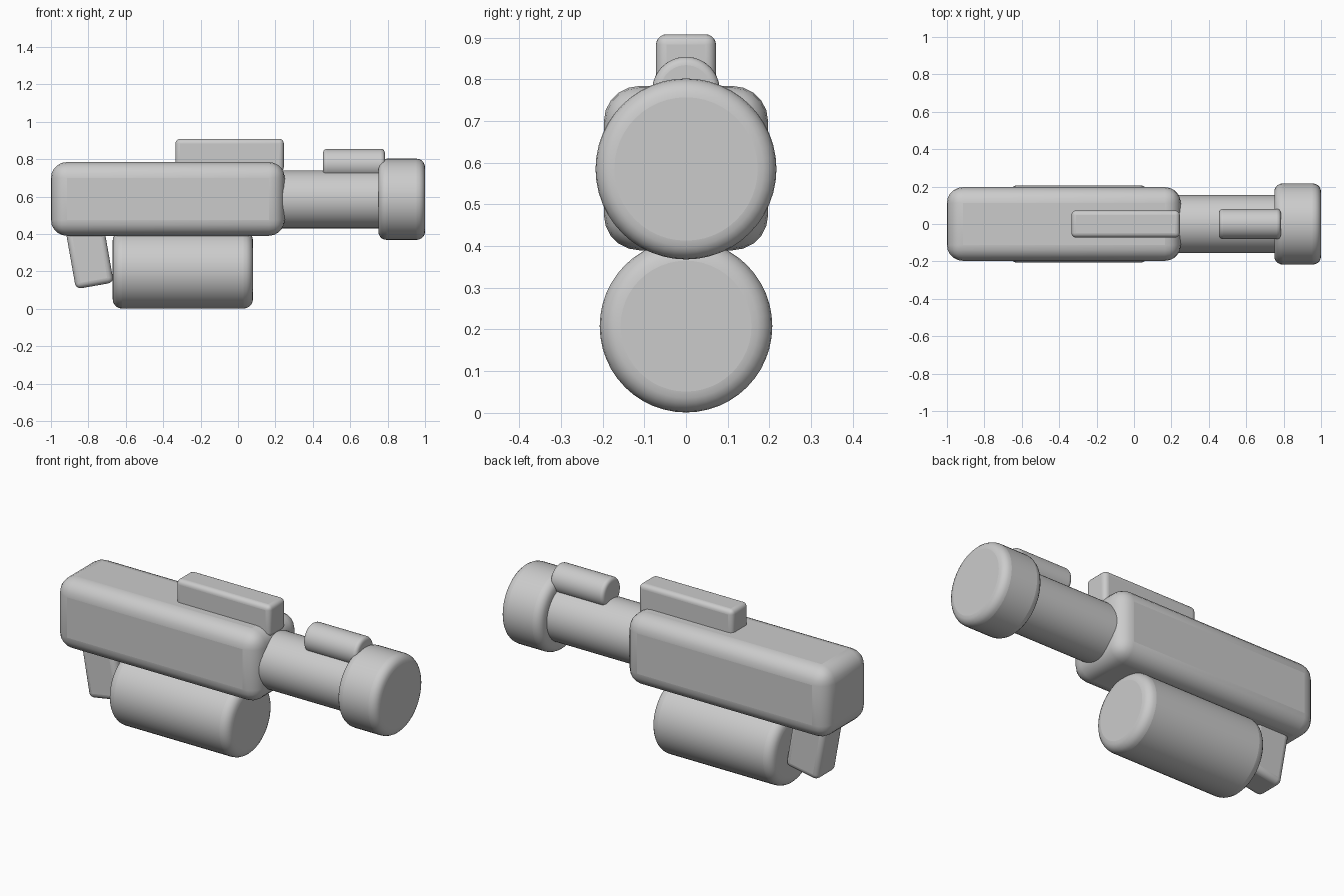
import bpy
from math import radians, pi
from mathutils import Matrix

if "Cube" in bpy.data.objects:
    bpy.data.objects.remove(bpy.data.objects["Cube"])

grey = bpy.data.materials.new("plain grey")
grey.use_nodes = True
grey.diffuse_color = (0.6, 0.6, 0.6, 1)
grey.node_tree.nodes["Principled BSDF"].inputs["Base Color"].default_value = (0.6, 0.6, 0.6, 1)


def finish(obj, name, bevel):
    """Name, colour, round the edges and smooth a part."""
    obj.name = name
    obj.data.materials.append(grey)
    mod = obj.modifiers.new("rounding", "BEVEL")
    mod.width = bevel
    mod.segments = 5
    mod.limit_method = "ANGLE"
    mod.angle_limit = radians(40)
    bpy.ops.object.shade_smooth_by_angle(angle=radians(35))


def box(name, centre, size, bevel, tilt=0):
    bpy.ops.mesh.primitive_cube_add(size=1, location=centre, rotation=(0, tilt, 0))
    obj = bpy.context.object
    obj.data.transform(Matrix.Diagonal((*size, 1)))
    finish(obj, name, bevel)


def tube(name, x0, x1, z, radius, bevel):
    """Solid cylinder lying along x."""
    bpy.ops.mesh.primitive_cylinder_add(vertices=48, radius=radius, depth=x1 - x0,
                                        location=((x0 + x1) / 2, 0, z),
                                        rotation=(0, pi / 2, 0))
    finish(bpy.context.object, name, bevel)


# Main housing and top rail
box("body", (-0.375, 0, 0.587), (1.25, 0.394, 0.394), 0.085)
box("top_rail", (-0.045, 0, 0.82), (0.58, 0.144, 0.176), 0.025)

# Barrel, end cap and the small tube above it
tube("barrel", 0.15, 0.85, 0.585, 0.155, 0.02)
tube("end_cap", 0.75, 1.0, 0.585, 0.217, 0.045)
tube("sight_tube", 0.455, 0.785, 0.773, 0.081, 0.02)

# Drum below the housing and the slanted grip behind it
tube("drum", -0.67, 0.08, 0.208, 0.207, 0.05)
box("grip", (-0.795, 0, 0.29), (0.205, 0.17, 0.34), 0.03, radians(-10))
